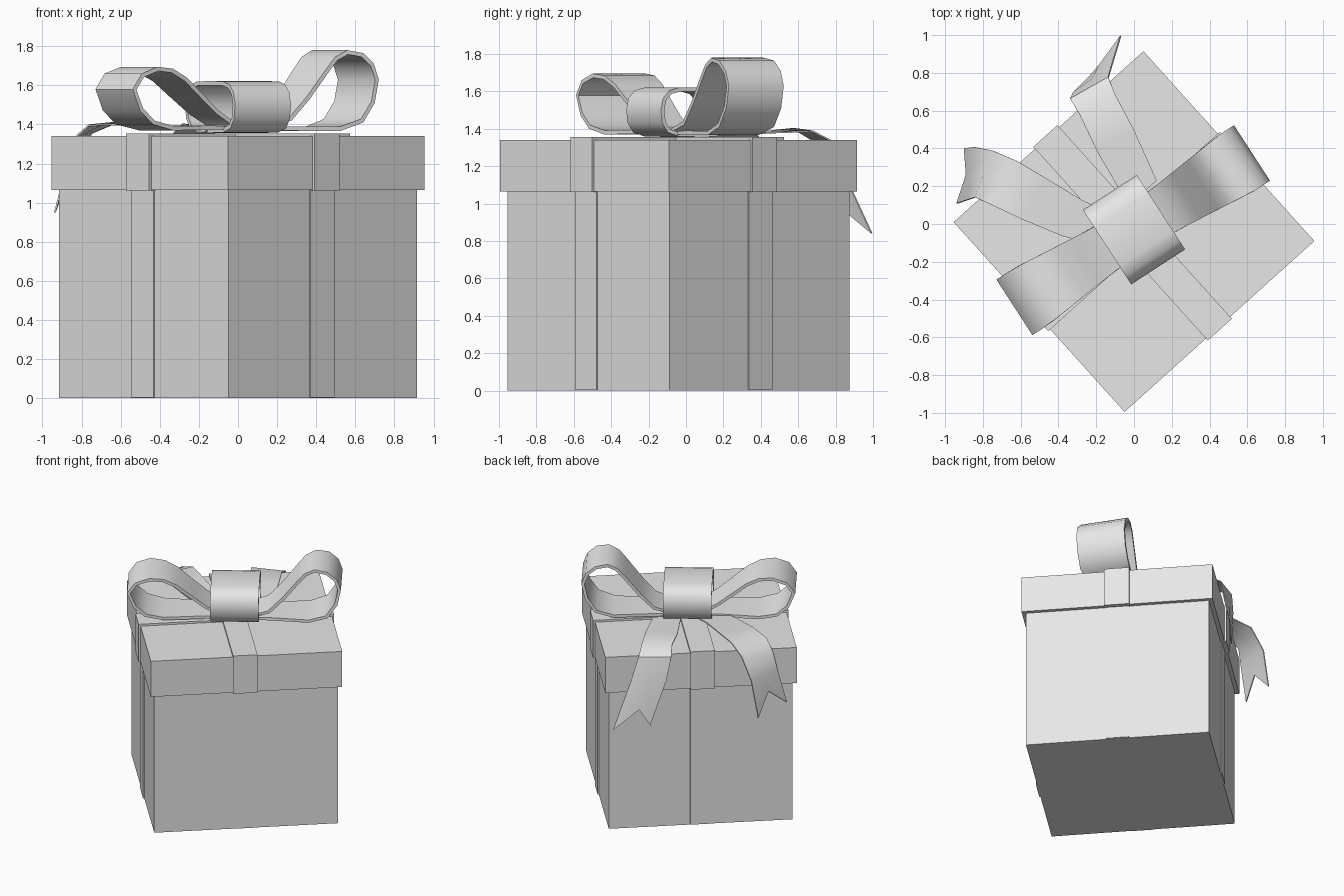
import bpy, math
from mathutils import Matrix, Vector

if "Cube" in bpy.data.objects:
    bpy.data.objects.remove(bpy.data.objects["Cube"])

paper = bpy.data.materials.new("plain_grey")
paper.diffuse_color = (0.8, 0.8, 0.8, 1)
paper.use_nodes = True
paper.node_tree.nodes["Principled BSDF"].inputs["Base Color"].default_value = paper.diffuse_color

BOX = Matrix.Translation((0, -0.04, 0)) @ Matrix.Rotation(math.radians(42), 4, 'Z')
BOW = Matrix.Translation((0, -0.03, 0)) @ Matrix.Rotation(math.radians(33), 4, 'Z')


def make(name, verts, faces, frame, thickness=0, smooth=False):
    mesh = bpy.data.meshes.new(name)
    mesh.from_pydata([frame @ Vector(v) for v in verts], [], faces)
    mesh.materials.append(paper)
    ob = bpy.data.objects.new(name, mesh)
    bpy.context.collection.objects.link(ob)
    bpy.ops.object.select_all(action='DESELECT')
    ob.select_set(True)
    bpy.context.view_layer.objects.active = ob
    bpy.ops.object.mode_set(mode='EDIT')
    bpy.ops.mesh.select_all(action='SELECT')
    bpy.ops.mesh.normals_make_consistent(inside=False)
    bpy.ops.object.mode_set(mode='OBJECT')
    if thickness:
        mod = ob.modifiers.new("thickness", 'SOLIDIFY')
        mod.thickness = thickness
        mod.offset = -1
        bpy.ops.object.modifier_apply(modifier=mod.name)
    if smooth:
        bpy.ops.object.shade_smooth_by_angle(angle=math.radians(50))
    return ob


def block(name, hx, hy, z0, z1, cx=0, cy=0):
    v = [(cx + x * hx, cy + y * hy, z) for z in (z0, z1)
         for x, y in ((-1, -1), (1, -1), (1, 1), (-1, 1))]
    f = [(3, 2, 1, 0), (4, 5, 6, 7)] + [(i, (i + 1) % 4, (i + 1) % 4 + 4, i + 4) for i in range(4)]
    return make(name, v, f, BOX)


def strip(name, rows, frame, thickness, closed=False):
    """Ribbon surface through rows of equally many points."""
    n, k = len(rows), len(rows[0])
    verts = [p for r in rows for p in r]
    faces = [(i * k + j, i * k + j + 1, (i + 1) % n * k + j + 1, (i + 1) % n * k + j)
             for i in range(n if closed else n - 1) for j in range(k - 1)]
    return make(name, verts, faces, frame, thickness, True)


# Box, lid and the crossed flat ribbons
block("box_body", 0.648, 0.648, 0, 1.07)
block("box_lid", 0.676, 0.676, 1.065, 1.34)
block("body_ribbon_long", 0.657, 0.083, 0.003, 1.065)
block("body_ribbon_cross", 0.083, 0.657, 0.003, 1.065, cx=-0.01)
block("lid_ribbon_long", 0.69, 0.088, 1.062, 1.355)
block("lid_ribbon_cross", 0.086, 0.69, 1.062, 1.355, cx=-0.01)

# Bow loops: teardrop profiles (distance from knot, height), wider at the tip
right_profile = [(0.1, 1.40), (0.23, 1.44), (0.325, 1.54), (0.435, 1.68), (0.49, 1.745),
                 (0.56, 1.78), (0.65, 1.765), (0.715, 1.71), (0.745, 1.63), (0.72, 1.51),
                 (0.65, 1.41), (0.52, 1.367), (0.25, 1.368), (0.1, 1.37)]
left_profile = [(0.1, 1.41), (0.2, 1.47), (0.3, 1.55), (0.41, 1.64), (0.5, 1.685),
                (0.6, 1.695), (0.7, 1.66), (0.755, 1.58), (0.71, 1.47), (0.63, 1.40),
                (0.5, 1.37), (0.25, 1.372), (0.1, 1.375)]
for name, side, profile in (("bow_loop_right", 1, right_profile), ("bow_loop_left", -1, left_profile)):
    rows = []
    for s, z in profile:
        w = 0.125 + 0.05 * min(1, max(0, (s - 0.15) / 0.5))
        rows.append([(side * s, t * w, z) for t in (-1, 0, 1)])
    strip(name, rows, BOW, 0.022, closed=True)

# Knot: rounded band wrapped across the bow
half = [(0.0, 1.622), (0.12, 1.62), (0.18, 1.605), (0.22, 1.565), (0.235, 1.50),
        (0.225, 1.43), (0.19, 1.38), (0.12, 1.36), (0.0, 1.357)]
ring = half + [(-y, z) for y, z in half[-2:0:-1]]
strip("knot", [[(x, y, z) for x in (-0.17, 0.17)] for y, z in ring], BOW, 0.022, closed=True)


# Tails: pairs of edge points, ending in a swallow-tail notch
def tail(name, pairs, notch):
    rows = [[a, tuple((p + q) / 2 for p, q in zip(a, b)), b] for a, b in pairs]
    rows[-1][1] = notch
    ob = strip(name, rows, BOX, 0.008)
    return ob


tail("tail_left", [((0.0, 0.10, 1.372), (-0.18, 0.05, 1.372)),
                   ((-0.09, 0.30, 1.39), (-0.30, 0.24, 1.39)),
                   ((-0.16, 0.53, 1.405), (-0.40, 0.45, 1.405)),
                   ((-0.21, 0.69, 1.415), (-0.47, 0.62, 1.40)),
                   ((-0.27, 0.82, 1.36), (-0.505, 0.70, 1.33)),
                   ((-0.33, 0.90, 1.20), (-0.54, 0.715, 1.18)),
                   ((-0.375, 0.93, 0.93), (-0.60, 0.74, 0.95))], (-0.46, 0.82, 1.08))
tail("tail_right", [((0.27, 0.12, 1.372), (0.07, 0.12, 1.372)),
                    ((0.36, 0.40, 1.385), (0.14, 0.45, 1.385)),
                    ((0.41, 0.60, 1.39), (0.20, 0.65, 1.405)),
                    ((0.445, 0.70, 1.34), (0.22, 0.75, 1.35)),
                    ((0.50, 0.735, 1.18), (0.255, 0.765, 1.18)),
                    ((0.64, 0.82, 0.84), (0.37, 0.77, 0.84))], (0.45, 0.78, 0.97))
